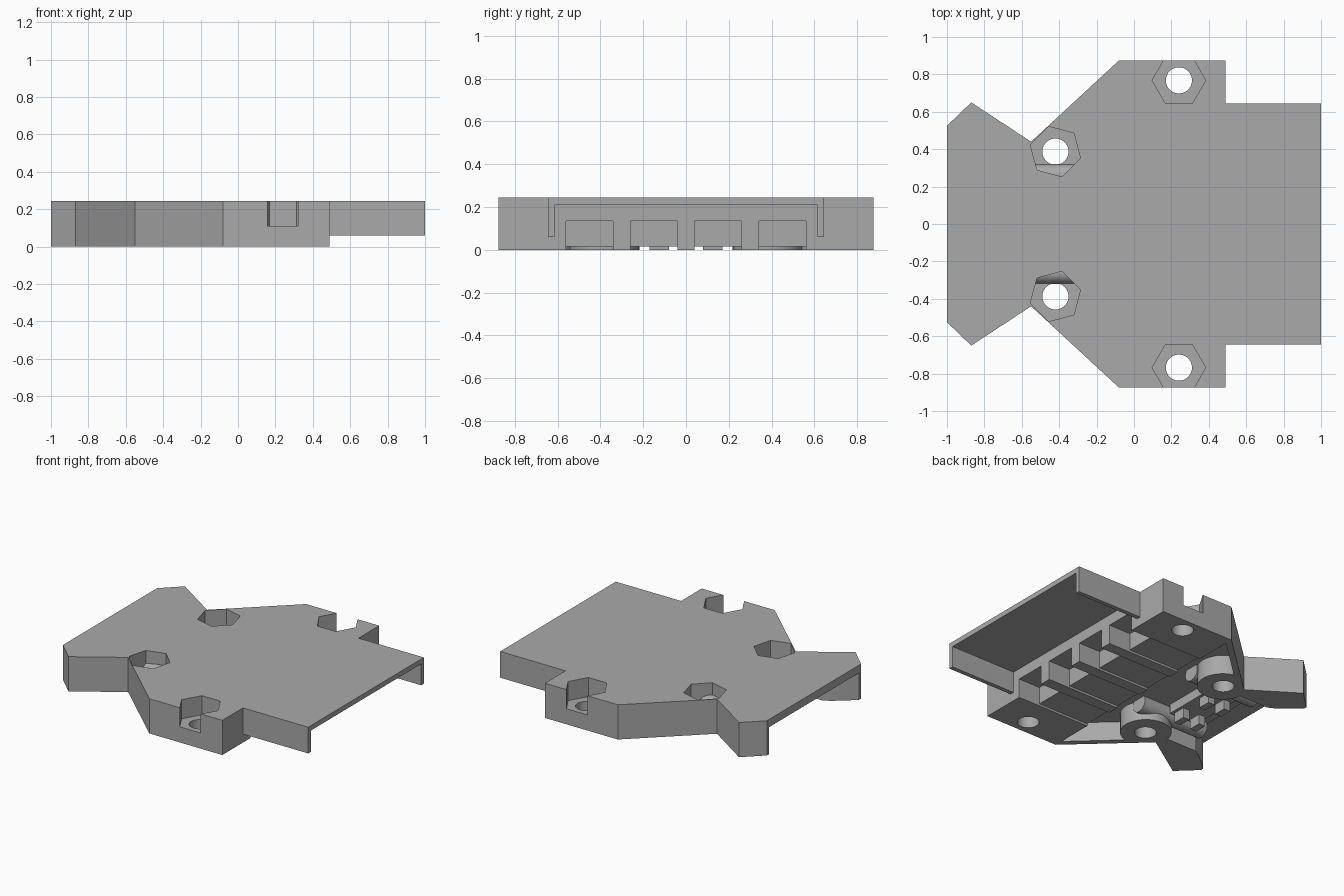
import bpy, bmesh, math

if "Cube" in bpy.data.objects:
    bpy.data.objects.remove(bpy.data.objects["Cube"])

grey = bpy.data.materials.new("plain grey")
grey.use_nodes = True
grey.diffuse_color = (0.4, 0.4, 0.4, 1)
grey.node_tree.nodes["Principled BSDF"].inputs["Base Color"].default_value = (0.4, 0.4, 0.4, 1)

TOP, ROOF, LOW = 0.245, 0.135, -0.05


def prism(name, points, z0, z1):
    """Upright prism from a plan outline."""
    bm = bmesh.new()
    face = bm.faces.new([bm.verts.new((x, y, z0)) for x, y in points])
    moved = bmesh.ops.extrude_face_region(bm, geom=[face])["geom"]
    verts = [v for v in moved if isinstance(v, bmesh.types.BMVert)]
    bmesh.ops.translate(bm, verts=verts, vec=(0, 0, z1 - z0))
    bmesh.ops.recalc_face_normals(bm, faces=bm.faces)
    mesh = bpy.data.meshes.new(name)
    bm.to_mesh(mesh)
    bm.free()
    obj = bpy.data.objects.new(name, mesh)
    mesh.materials.append(grey)
    bpy.context.collection.objects.link(obj)
    return obj


def box(name, x0, x1, y0, y1, z0, z1):
    return prism(name, [(x0, y0), (x1, y0), (x1, y1), (x0, y1)], z0, z1)


def ring(cx, cy, r, sides, turn=0):
    return [(cx + r * math.cos(turn + math.tau * i / sides),
             cy + r * math.sin(turn + math.tau * i / sides)) for i in range(sides)]


def mirrored(half):
    return half + [(x, -y) for x, y in reversed(half)]


def combine(target, tool, operation="DIFFERENCE"):
    mod = target.modifiers.new("cut", "BOOLEAN")
    mod.operation, mod.solver, mod.object = operation, "EXACT", tool
    bpy.context.view_layer.objects.active = target
    bpy.ops.object.modifier_apply(modifier=mod.name)
    bpy.data.objects.remove(tool)


# Main plate with flared arms, wings and the tray end
outline = mirrored([(-1, 0.525), (-0.87, 0.65), (-0.55, 0.44), (-0.08, 0.875),
                    (0.49, 0.875), (0.49, 0.645), (1, 0.645)])
body = prism("mounting_plate", outline, 0, TOP)

# Tray: raised underside and open hollow
combine(body, box("tray_step", 0.49, 1.1, -0.8, 0.8, LOW, 0.06))
combine(body, box("tray_hollow", 0.49, 1.1, -0.615, 0.615, LOW, 0.21))

# Central underside pocket, leaving round bosses
pocket = prism("pocket", mirrored([(-0.84, 0.36), (-0.55, 0.36), (-0.5, 0.43),
                                   (-0.08, 0.82)]), LOW, ROOF)
for side in (1, -1):
    combine(pocket, prism("boss", ring(-0.42, side * 0.383, 0.165, 40), -0.1, 0.3))
combine(body, pocket)

# Flared mouth between the arms
combine(body, prism("mouth", mirrored([(-1.03, 0.53), (-0.97, 0.475), (-0.91, 0.425),
                                       (-0.86, 0.385), (-0.8, 0.355)]), LOW, 0.19))

# Four connector slots with shallow trenches behind them
for y in (-0.45, -0.15, 0.15, 0.45):
    combine(body, box("slot", 0.32, 0.52, y - 0.11, y + 0.11, LOW, ROOF))
    combine(body, box("trench", -0.1, 0.35, y - 0.11, y + 0.11, LOW, 0.015))

# Nut recesses and bolt holes
for side in (1, -1):
    for x, y, r, turn in ((0.24, 0.768, 0.143, 0), (-0.42, 0.387, 0.139, math.radians(-15))):
        combine(body, prism("nut", ring(x, side * y, r, 6, side * turn), 0.11, 0.4))
        combine(body, prism("hole", ring(x, side * y, 0.07, 40), LOW, 0.4))

bpy.ops.object.select_all(action="DESELECT")
body.select_set(True)
bpy.context.view_layer.objects.active = body
bpy.ops.object.shade_smooth_by_angle(angle=math.radians(25))

# Cable clamp: base with teeth, and rounded rails each side
box("clamp_base", -0.68, -0.46, -0.19, 0.19, 0.07, ROOF + 0.01)
for side in (1, -1):
    for x in (-0.66, -0.53):
        box("clamp_tooth", x, x + 0.05, side * 0.125 - 0.045, side * 0.125 + 0.045, 0, 0.08)
    bpy.ops.mesh.primitive_cylinder_add(vertices=32, radius=0.06, depth=0.52,
                                        location=(-0.52, side * 0.26, 0.1),
                                        rotation=(0, math.pi / 2, 0))
    rail = bpy.context.object
    rail.name = "cable_rail"
    rail.data.materials.append(grey)
    bpy.ops.object.shade_smooth_by_angle(angle=math.radians(40))
